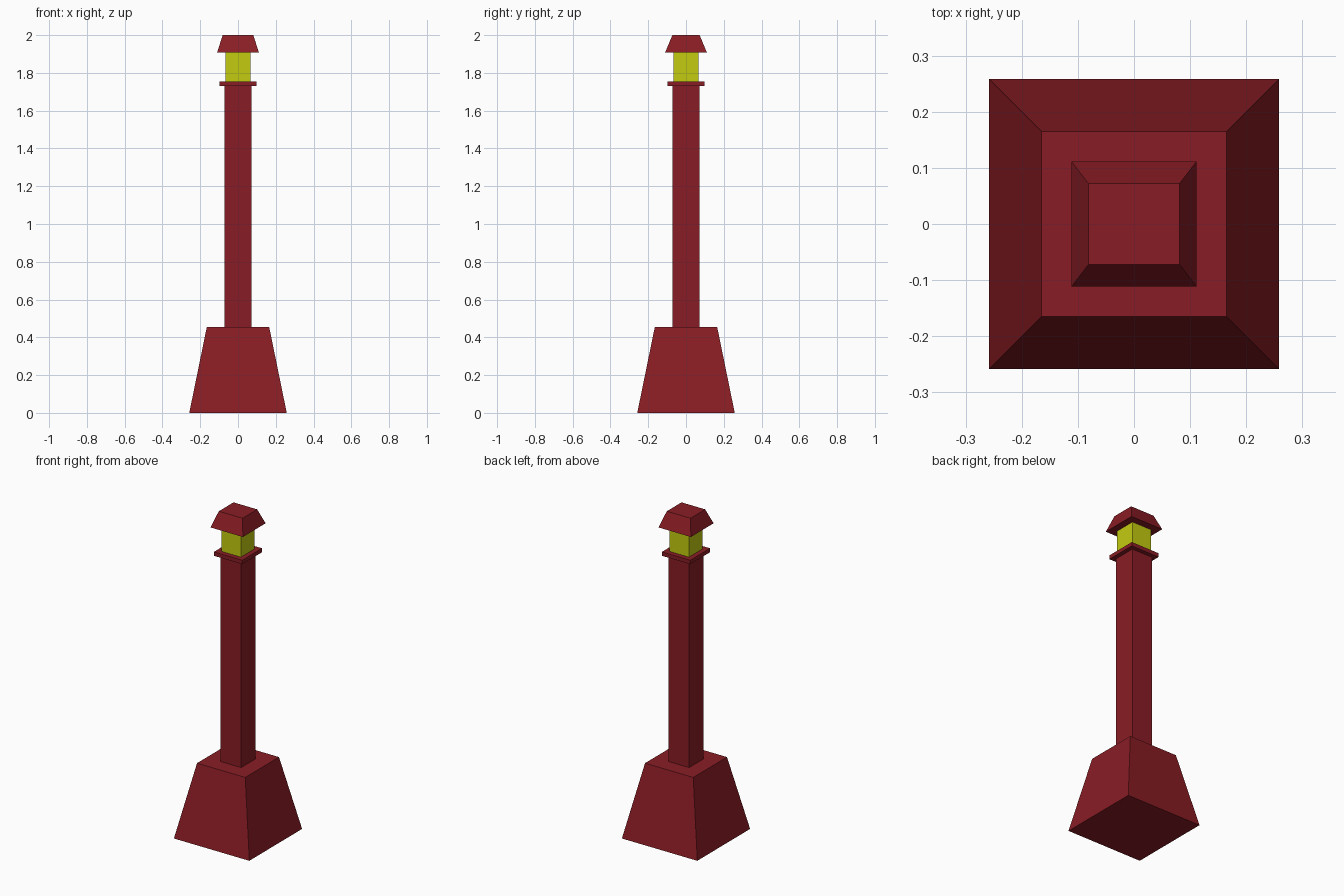
import bpy, bmesh

if "Cube" in bpy.data.objects:
    bpy.data.objects.remove(bpy.data.objects["Cube"])


def material(name, color):
    m = bpy.data.materials.new(name)
    m.diffuse_color = (*color, 1)
    m.use_nodes = True
    m.node_tree.nodes["Principled BSDF"].inputs["Base Color"].default_value = m.diffuse_color
    return m


RED = material("dark_red", (0.25, 0.012, 0.018))
YELLOW = material("lamp_yellow", (0.55, 0.6, 0.005))


def block(name, z0, z1, bottom, top, mat):
    """Four-sided block; bottom and top are (half x, half y)."""
    bm = bmesh.new()
    bmesh.ops.create_cube(bm, size=2)
    for v in bm.verts:
        hx, hy = top if v.co.z > 0 else bottom
        v.co = (v.co.x * hx, v.co.y * hy, z1 if v.co.z > 0 else z0)
    mesh = bpy.data.meshes.new(name)
    bm.to_mesh(mesh)
    bm.free()
    mesh.materials.append(mat)
    obj = bpy.data.objects.new(name, mesh)
    bpy.context.collection.objects.link(obj)
    return obj


# Tapered foot and square post
block("base", 0, 0.455, (0.258, 0.258), (0.165, 0.165), RED)
block("post", 0.455, 1.73, (0.071, 0.071), (0.071, 0.071), RED)

# Lamp head: ledge, glowing box, tapered roof
block("ledge", 1.73, 1.754, (0.097, 0.097), (0.097, 0.097), RED)
block("lamp", 1.754, 1.907, (0.067, 0.067), (0.067, 0.067), YELLOW)
block("roof", 1.907, 2.0, (0.111, 0.111), (0.081, 0.072), RED)
